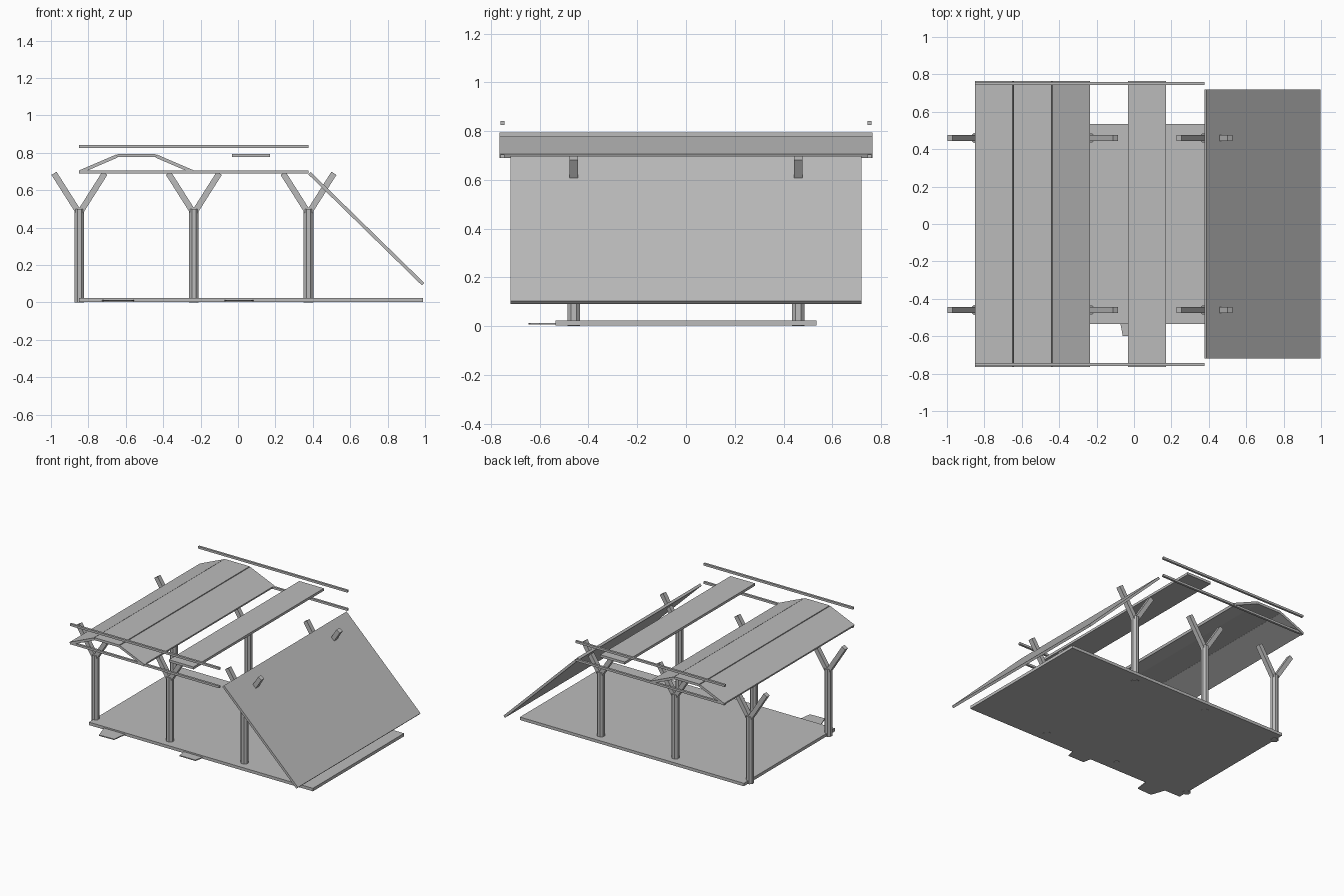
import bpy, bmesh, math
from mathutils import Vector, Matrix

cube = bpy.data.objects.get("Cube")
if cube:
    bpy.data.objects.remove(cube, do_unlink=True)

grey = bpy.data.materials.new("plain_grey")
grey.use_nodes = True
colour = (0.5, 0.5, 0.5, 1)
grey.diffuse_color = colour
grey.node_tree.nodes["Principled BSDF"].inputs["Base Color"].default_value = colour


def finish(name, bm):
    bmesh.ops.recalc_face_normals(bm, faces=bm.faces)
    mesh = bpy.data.meshes.new(name)
    bm.to_mesh(mesh)
    bm.free()
    mesh.materials.append(grey)
    obj = bpy.data.objects.new(name, mesh)
    bpy.context.collection.objects.link(obj)
    return obj


def extrude(bm, points, offset):
    """Solid made by sweeping a flat outline along an offset."""
    face = bm.faces.new([bm.verts.new(p) for p in points])
    result = bmesh.ops.extrude_face_region(bm, geom=[face], use_keep_orig=True)
    moved = [v for v in result["geom"] if isinstance(v, bmesh.types.BMVert)]
    bmesh.ops.translate(bm, verts=moved, vec=offset)


def slab(name, a, b, thick, half_width, y=0):
    """Plank between two (x, z) ends of its centre line, lying along y."""
    a, b = Vector((a[0], 0, a[1])), Vector((b[0], 0, b[1]))
    along = (b - a).normalized()
    side = Vector((-along.z, 0, along.x)) * thick / 2
    shift = Vector((0, y - half_width, 0))
    bm = bmesh.new()
    extrude(bm, [p + shift for p in (a - side, b - side, b + side, a + side)],
            (0, 2 * half_width, 0))
    return finish(name, bm)


# Floor deck
slab("floor", (-0.85, 0.013), (0.99, 0.013), 0.022, 0.535)

# Flat stepping stones at the front edge
stones = {
    "left_stone": [(-0.73, -0.53), (-0.69, -0.645), (-0.57, -0.64), (-0.555, -0.53)],
    "right_stone": [(-0.073, -0.53), (-0.06, -0.6), (0.07, -0.6), (0.085, -0.53)],
}
for name, outline in stones.items():
    bm = bmesh.new()
    extrude(bm, [(x, y, 0.006) for x, y in outline], (0, 0, 0.007))
    finish(name, bm)

# Forked posts
for i, x in enumerate((-0.848, -0.236, 0.377)):
    for side, y in (("front", -0.46), ("back", 0.46)):
        bm = bmesh.new()
        bmesh.ops.create_cone(
            bm, cap_ends=True, segments=8, radius1=0.028, radius2=0.028, depth=0.5,
            matrix=Matrix.Translation((x, y, 0.25)) @ Matrix.Rotation(math.pi / 8, 4, "Z"))
        finish(f"{side}_post_{i + 1}", bm)
        for label, s in (("right", -1), ("left", 1)):
            slab(f"{side}_post_{i + 1}_{label}_branch", (x + s * 0.006, 0.485),
                 (x + s * 0.136, 0.69), 0.032, 0.017, y)

# Rails, each in two lengths, at eaves and ridge height
for side, y in (("front", -0.752), ("back", 0.752)):
    for level, z in (("lower", 0.697), ("upper", 0.833)):
        for part, x0, x1 in (("right", -0.85, -0.238), ("left", -0.238, 0.377)):
            slab(f"{side}_{level}_{part}_rail", (x0, z), (x1, z), 0.016, 0.008, y)

# Roof boards
slab("roof_right_slope", (-0.846, 0.697), (-0.646, 0.783), 0.018, 0.765)
slab("roof_flat_top", (-0.645, 0.785), (-0.44, 0.785), 0.018, 0.765)
slab("roof_left_slope", (-0.439, 0.783), (-0.239, 0.697), 0.018, 0.765)
slab("loose_roof_board", (-0.032, 0.785), (0.17, 0.785), 0.018, 0.765)

# Large leaning board
slab("leaning_board", (0.382, 0.691), (0.99, 0.097), 0.018, 0.72)
